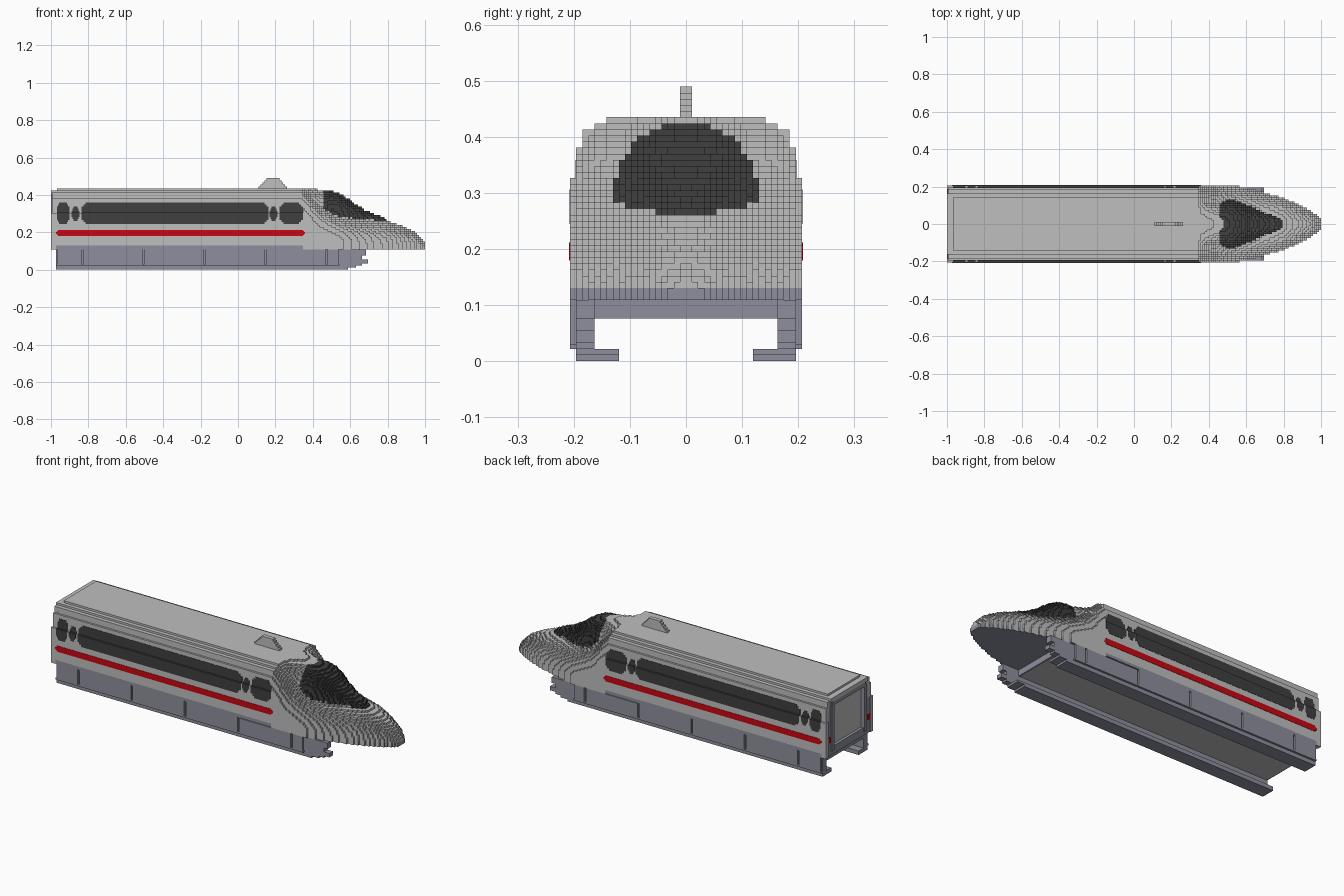
import bpy, bmesh

cube = bpy.data.objects.get("Cube")
if cube:
    bpy.data.objects.remove(cube)

V = 2 / 184  # one grid step; every size below is counted in steps


def material(name, rgb):
    m = bpy.data.materials.new(name)
    m.use_nodes = True
    m.diffuse_color = (*rgb, 1)
    m.node_tree.nodes["Principled BSDF"].inputs["Base Color"].default_value = (*rgb, 1)
    return m


GREY = material("light_grey", (0.52, 0.52, 0.52))
SKIRT = material("blue_grey", (0.27, 0.275, 0.335))
DARK = material("dark_glass", (0.05, 0.05, 0.05))
RED = material("red", (0.58, 0.002, 0.006))


def finish(bm, name, mats):
    bmesh.ops.scale(bm, vec=(V, V, V), verts=bm.verts)
    me = bpy.data.meshes.new(name)
    bm.to_mesh(me)
    bm.free()
    for m in mats:
        me.materials.append(m)
    ob = bpy.data.objects.new(name, me)
    bpy.context.collection.objects.link(ob)
    return ob


def boxes(name, mat, items, mirror=False):
    """One object from boxes (x0, x1, y0, y1, z0, z1), optionally repeated across y."""
    bm = bmesh.new()
    for x0, x1, y0, y1, z0, z1 in items:
        for s in ((1, -1) if mirror else (1,)):
            vs = bmesh.ops.create_cube(bm, size=1)["verts"]
            bmesh.ops.scale(bm, vec=(x1 - x0, y1 - y0, z1 - z0), verts=vs)
            bmesh.ops.translate(bm, vec=((x0 + x1) / 2, s * (y0 + y1) / 2, (z0 + z1) / 2), verts=vs)
    return finish(bm, name, [mat])


def lerp(table, x):
    for (xa, a), (xb, b) in zip(table, table[1:]):
        if x <= xb:
            return a + (b - a) * max(0, x - xa) / (xb - xa)
    return table[-1][1]


# Carriage body: stepped section extruded along x
half = [(19, 12), (19, 28), (18, 28), (18, 35), (17, 35), (17, 38),
        (15, 38), (15, 39), (13, 39), (13, 40)]
section = half + [(-y, z) for y, z in reversed(half)]
bm = bmesh.new()
face = bm.faces.new([bm.verts.new((-89, y, z)) for y, z in section])
ext = bmesh.ops.extrude_face_region(bm, geom=[face])["geom"]
bmesh.ops.translate(bm, vec=(121, 0, 0), verts=[g for g in ext if isinstance(g, bmesh.types.BMVert)])
bmesh.ops.recalc_face_normals(bm, faces=bm.faces)
finish(bm, "carriage_body", [GREY])


# Side windows: rows with stepped corners, following the ledge in the wall
def window(x0, x1, z0, z1, steps):
    cuts = []
    for k, inset in enumerate(steps):
        cuts.append((z0 + k, z0 + k + 1, inset))
        cuts.append((z1 - k - 1, z1 - k, inset))
    n = len(steps)
    cuts += [(z0 + n, 28, 0), (28, z1 - n, 0)]
    rows = []
    for a, b, inset in cuts:
        y = 19 if b <= 28 else 18
        top = b + 0.12 if b == 28 else b
        rows.append((x0 + inset, x1 - inset, 17.5, y + 0.12, a, top))
    return rows


panes = (window(-89, -83, 22.5, 33, (1, 0.5)) + window(-77, 15, 22.5, 33, (2, 1))
         + window(20.5, 32, 22.5, 33, (2, 1)))
for c in (-80, 17.5):
    panes += window(c - 2, c + 2, 24, 31, (1, 0.5))
boxes("side_windows", DARK, panes, True)

# Red side stripe with softened ends
boxes("side_stripe", RED, [(-89, 32.5, 18, 19.15, 17, 19), (-89.5, 33, 18, 19.15, 17.5, 18.5),
                           (-88.5, 32, 18, 19.15, 16.5, 19.5)], True)

# Roof fin
boxes("roof_fin", GREY, [(10 + k, 24 - k * 0.9, -1, 1, 40 + k, 41 + k) for k in range(5)])

# Skirt: back wall, panels split by grooves, bottom lip
edges = [-89.5, -76.5, -46.5, -16.5, 13.5, 43.5, 50]
panels = [(a + 0.5, b - 0.5, 17.5, 19, 2, 10.5 if b < 40 else 10) for a, b in zip(edges, edges[1:])]
boxes("skirt_wall", SKIRT, [(-89.5, 54, 15, 18, 0, 10), (-89.5, 32, 15, 18.5, 10, 12),
                            (-89.5, 32, 18, 19, 10.5, 12), (-89.5, 54, 11, 18, 0, 2),
                            (-89.5, 50, 18, 19, 2, 2.8)], True)
boxes("skirt_panels", SKIRT, panels, True)
boxes("skirt_hooks", SKIRT, [(54, 58, 15, 18, 1, 10), (58, 61, 15, 18, 2, 10),
                             (61, 64, 15, 18, 3, 5), (61, 63, 15, 18, 7, 10),
                             (54, 58, 11, 15, 1, 2)], True)
boxes("floor", GREY, [(-89, 53, -15, 15, 7, 12)])
boxes("floor_end_beams", SKIRT, [(53, 54, -15, 15, 7, 10), (-89.5, -89, -15, 15, 7, 12)])

# Rear gangway: outer collar, inner frame, recessed door, tail lights
boxes("rear_collar_sides", GREY, [(-92, -89, 17, 19, 10, 28), (-91.5, -89, 15, 18, 28, 35),
                                  (-91.5, -89, 14, 17, 35, 38)], True)
boxes("rear_collar_top", GREY, [(-92, -89, -15, 15, 37, 39)])
boxes("rear_frame_sides", SKIRT, [(-91.5, -89, 13, 17, 10, 37), (-92, -89, 12, 14, 12, 36)], True)
boxes("rear_frame_beams", SKIRT, [(-91.5, -89, -15, 15, 10, 14), (-92, -89, -13, 13, 35, 37)])
boxes("rear_door", GREY, [(-90, -89, -12, 12, 14, 35)])
boxes("tail_lights", RED, [(-92.1, -91, 15, 17, 17, 19.5)], True)

# Nose: stepped solid built from a low shell and a raised canopy
PLAN = [(32, 19), (50, 19), (55, 17.9), (64, 15.4), (74, 12.5), (78, 10.8),
        (83, 8.5), (87, 6.5), (90, 4.2), (92, 2)]
RISE = [(32, 28), (36, 24.5), (40, 20.5), (46, 17.5), (55, 15), (64, 13.3),
        (74, 12), (81, 9.5), (87, 6.3), (92, 1)]
ROUND = [(32, 5), (40, 3.2), (50, 2.3), (92, 2)]
CANOPY_W = [(32, 17), (36, 13.5), (40, 11), (43, 11), (46, 12.2), (50, 11.8),
            (55, 9.8), (64, 6), (75, 2)]
CANOPY_TOP = [(32, 40), (42, 39.2), (48, 38.2), (53, 35.8), (58, 31.8), (64, 28.6),
              (69, 26.8), (75, 23.5)]


def in_shell(x, y, z):
    w, p = lerp(PLAN, x), lerp(ROUND, x)
    t = max(0, z - 12) / lerp(RISE, x)
    return (abs(y) / w) ** p + t ** p <= 1


def in_canopy(x, y, z):
    if x > 75 or z < 21:
        return False
    t = max(0, z - 23) / (lerp(CANOPY_TOP, x) - 22.9)
    return (abs(y) / lerp(CANOPY_W, x)) ** 2.5 + t ** 2.5 <= 1


cells = {}
for i in range(32, 92):
    for j in range(-19, 19):
        for k in range(10, 40):
            p = (i + 0.5, j + 0.5, k + 0.5)
            if in_shell(*p):
                cells[i, j, k] = 0
            elif in_canopy(*p):
                start = 42 + max(0, 4 - abs(p[1])) * 0.7
                cells[i, j, k] = 2 if p[0] > start else 0

bm = bmesh.new()
verts = {}


def corner(c):
    if c not in verts:
        verts[c] = bm.verts.new(c)
    return verts[c]


for cell, colour in cells.items():
    for axis in range(3):
        for side in (0, 1):
            near = list(cell)
            near[axis] += 2 * side - 1
            if tuple(near) in cells or (axis == 0 and near[0] < 32):
                continue
            u, v = (axis + 1) % 3, (axis + 2) % 3
            ring = []
            for du, dv in ((0, 0), (1, 0), (1, 1), (0, 1)):
                c = list(cell)
                c[axis] += side
                c[u] += du
                c[v] += dv
                ring.append(corner(tuple(c)))
            f = bm.faces.new(ring if side else ring[::-1])
            # underside and leading lower lip take the skirt colour
            low = cell[2] < 12 and ((axis == 2 and not side) or (axis == 0 and side))
            f.material_index = 1 if low else colour
finish(bm, "nose", [GREY, SKIRT, DARK])
